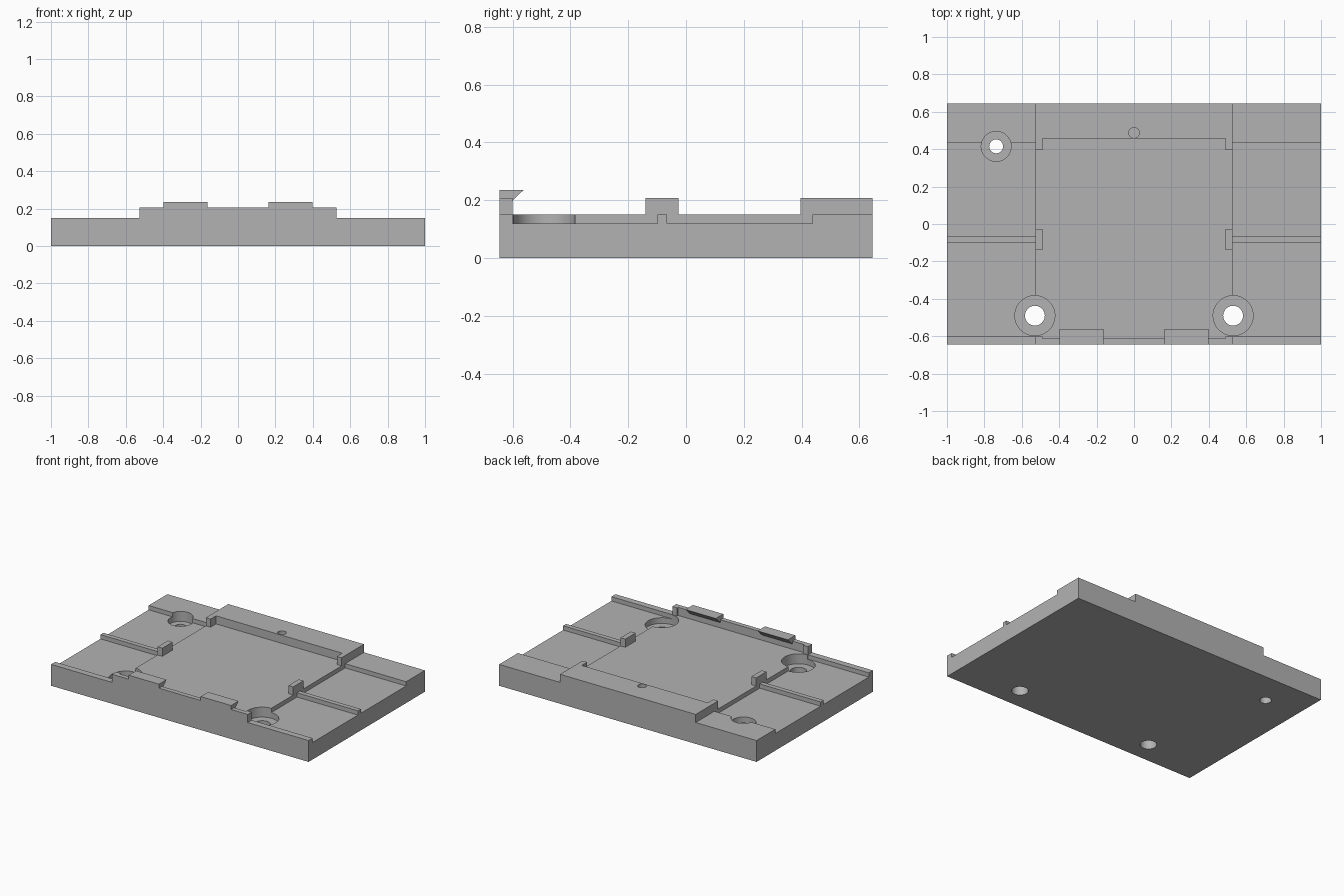
import bpy
import bmesh
from mathutils import Matrix

if "Cube" in bpy.data.objects:
    bpy.data.objects.remove(bpy.data.objects["Cube"], do_unlink=True)

grey = bpy.data.materials.new("plain grey")
grey.use_nodes = True
grey.diffuse_color = (0.45, 0.45, 0.45, 1)
grey.node_tree.nodes["Principled BSDF"].inputs["Base Color"].default_value = grey.diffuse_color

BACK, FRONT = 0.645, -0.645
WING, FLOOR, RIM, CLIP = 0.12, 0.15, 0.207, 0.235
INNER, OUTER = 0.49, 0.527


def add_object(name, bm):
    bmesh.ops.recalc_face_normals(bm, faces=bm.faces)
    mesh = bpy.data.meshes.new(name)
    bm.to_mesh(mesh)
    bm.free()
    mesh.materials.append(grey)
    obj = bpy.data.objects.new(name, mesh)
    bpy.context.collection.objects.link(obj)
    return obj


def prism(name, x0, x1, profile):
    """Extrude a (y, z) profile from x0 to x1."""
    bm = bmesh.new()
    face = bm.faces.new([bm.verts.new((x0, y, z)) for y, z in profile])
    side = bmesh.ops.extrude_face_region(bm, geom=[face])["geom"]
    verts = [v for v in side if isinstance(v, bmesh.types.BMVert)]
    bmesh.ops.translate(bm, verts=verts, vec=(x1 - x0, 0, 0))
    return add_object(name, bm)


def block(name, x0, x1, y0, y1, z0, z1):
    return prism(name, x0, x1, [(y0, z0), (y1, z0), (y1, z1), (y0, z1)])


def cylinder(name, x, y, z0, z1, radius):
    bm = bmesh.new()
    bmesh.ops.create_cone(bm, cap_ends=True, segments=48, radius1=radius, radius2=radius,
                          depth=z1 - z0, matrix=Matrix.Translation((x, y, (z0 + z1) / 2)))
    return add_object(name, bm)


def combine(target, tool, operation):
    """Apply a boolean and discard the tool object."""
    tool.hide_render = True
    mod = target.modifiers.new(tool.name, "BOOLEAN")
    mod.object, mod.operation, mod.solver = tool, operation, "EXACT"
    bpy.context.view_layer.objects.active = target
    bpy.ops.object.modifier_apply(modifier=mod.name)
    bpy.data.objects.remove(tool, do_unlink=True)


# Full-width plate: recessed wings with front and back ledges and a cross ridge
plate = prism("base_plate", -1, 1, [
    (FRONT, 0), (BACK, 0), (BACK, FLOOR), (0.437, FLOOR), (0.437, WING),
    (-0.065, WING), (-0.065, FLOOR), (-0.098, FLOOR), (-0.098, WING),
    (-0.6, WING), (-0.6, FLOOR), (FRONT, FLOOR)])

# Raised centre floor with front rim and back shelf
parts = [prism("centre_bed", -OUTER, OUTER, [
    (FRONT, 0.05), (BACK, 0.05), (BACK, RIM), (0.456, RIM), (0.456, FLOOR),
    (-0.612, FLOOR), (-0.612, RIM), (FRONT, RIM)])]

# Corner returns, side posts and hooked clips on both sides
for s in (-1, 1):
    for name, y0, y1 in (("back_corner", 0.396, 0.5), ("side_post", -0.14, -0.026),
                         ("front_corner", -0.63, -0.601)):
        parts.append(block(name, s * INNER, s * OUTER, y0, y1, 0.1, RIM))
    parts.append(prism("clip", s * 0.162, s * 0.398, [
        (FRONT, 0.17), (-0.612, 0.17), (-0.612, 0.187), (-0.562, CLIP), (FRONT, CLIP)]))
for part in parts:
    combine(plate, part, "UNION")

# Counterbored screw holes and the small blind hole in the back shelf
for x, y, bore, hole in ((-0.53, -0.49, 0.107, 0.053), (0.53, -0.49, 0.107, 0.053),
                         (-0.737, 0.415, 0.08, 0.037)):
    combine(plate, cylinder("counterbore", x, y, 0.08, 0.4, bore), "DIFFERENCE")
    combine(plate, cylinder("screw_hole", x, y, -0.1, 0.3, hole), "DIFFERENCE")
combine(plate, cylinder("blind_hole", 0, 0.488, 0.17, 0.3, 0.028), "DIFFERENCE")

plate.select_set(True)
bpy.context.view_layer.objects.active = plate
bpy.ops.object.shade_smooth_by_angle()
